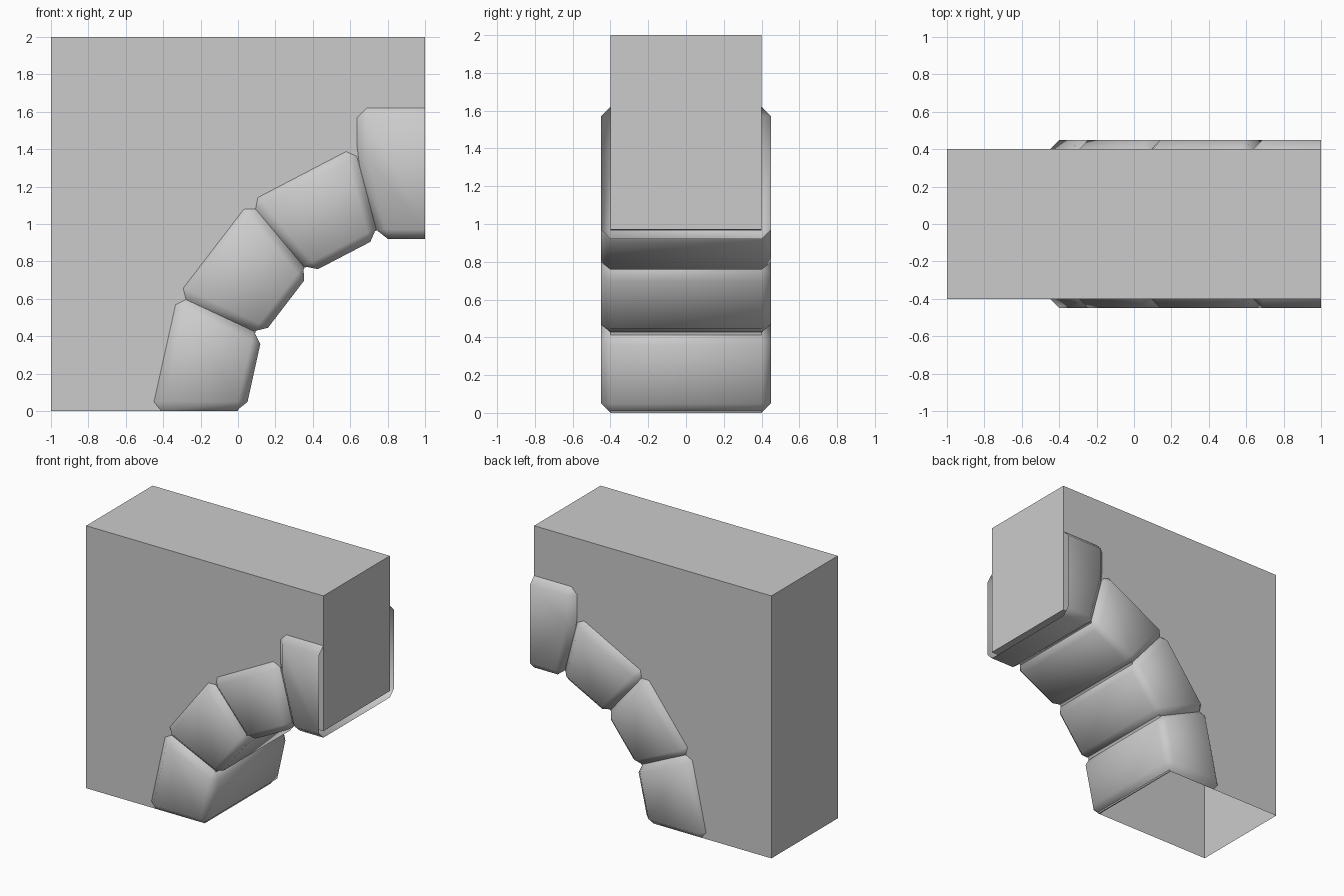
import bpy, bmesh
from math import cos, sin, radians
from mathutils import Vector

if "Cube" in bpy.data.objects:
    bpy.data.objects.remove(bpy.data.objects["Cube"])

BEVEL = 0.05
R_IN, R_OUT = 0.96, 1.46


def polar(r, deg):
    # point in the xz plane around the arch centre (1, 0)
    a = radians(deg)
    return (1 - r * cos(a), r * sin(a))


def prism(bm, profile, half):
    # extrude an xz profile symmetrically along y
    verts = [bm.verts.new((x, -half, z)) for x, z in profile]
    face = bm.faces.new(verts)
    out = bmesh.ops.extrude_face_region(bm, geom=[face], use_keep_orig=True)
    for v in out["geom"]:
        if isinstance(v, bmesh.types.BMVert):
            v.co.y = half
    bmesh.ops.recalc_face_normals(bm, faces=bm.faces)


def finish(bm, name, smooth):
    mesh = bpy.data.meshes.new(name)
    for f in bm.faces:
        f.smooth = smooth
    bm.to_mesh(mesh)
    bm.free()
    obj = bpy.data.objects.new(name, mesh)
    bpy.context.collection.objects.link(obj)


def stone(name, profile):
    # chamfered block, with the faces buried in the wall removed
    bm = bmesh.new()
    prism(bm, profile, 0.45)
    bmesh.ops.bevel(bm, geom=list(bm.edges), offset=BEVEL, segments=1,
                    affect='EDGES', profile=0.5, clamp_overlap=True)
    bmesh.ops.bisect_plane(bm, geom=list(bm.verts) + list(bm.edges) + list(bm.faces),
                           plane_co=(1, 0, 0), plane_no=(1, 0, 0), clear_outer=True)
    buried = []
    for f in bm.faces:
        c = f.calc_center_median()
        r = Vector((c.x - 1, c.z)).length
        if max(abs(v.co.y) for v in f.verts) < 0.41 and r > 1.05:
            buried.append(f)
    bmesh.ops.delete(bm, geom=buried, context='FACES')
    finish(bm, name, True)


# wall block with a quarter arch cut out, open underneath
bm = bmesh.new()
arch = [polar(1, a) for a in (0, 25, 50, 75)]
prism(bm, [(-1, 0)] + arch + [(1, 0.97), (1, 2), (-1, 2)], 0.4)
base = [f for f in bm.faces if all(abs(v.co.z) < 1e-4 for v in f.verts)]
bmesh.ops.delete(bm, geom=base, context='FACES')
finish(bm, "wall", False)

# three arch stones
for i in range(3):
    a, b = 25 * i, 25 * (i + 1)
    stone(f"arch_stone_{i + 1}",
          [polar(R_IN, a), polar(R_IN, b), polar(R_OUT, b), polar(R_OUT, a)])

# keystone: symmetric profile, cut in half at x = 1
left = [(0.752, 0.92), (0.637, 1.36), (0.637, 1.62)]
stone("keystone", left + [(2 - x, z) for x, z in reversed(left)])
